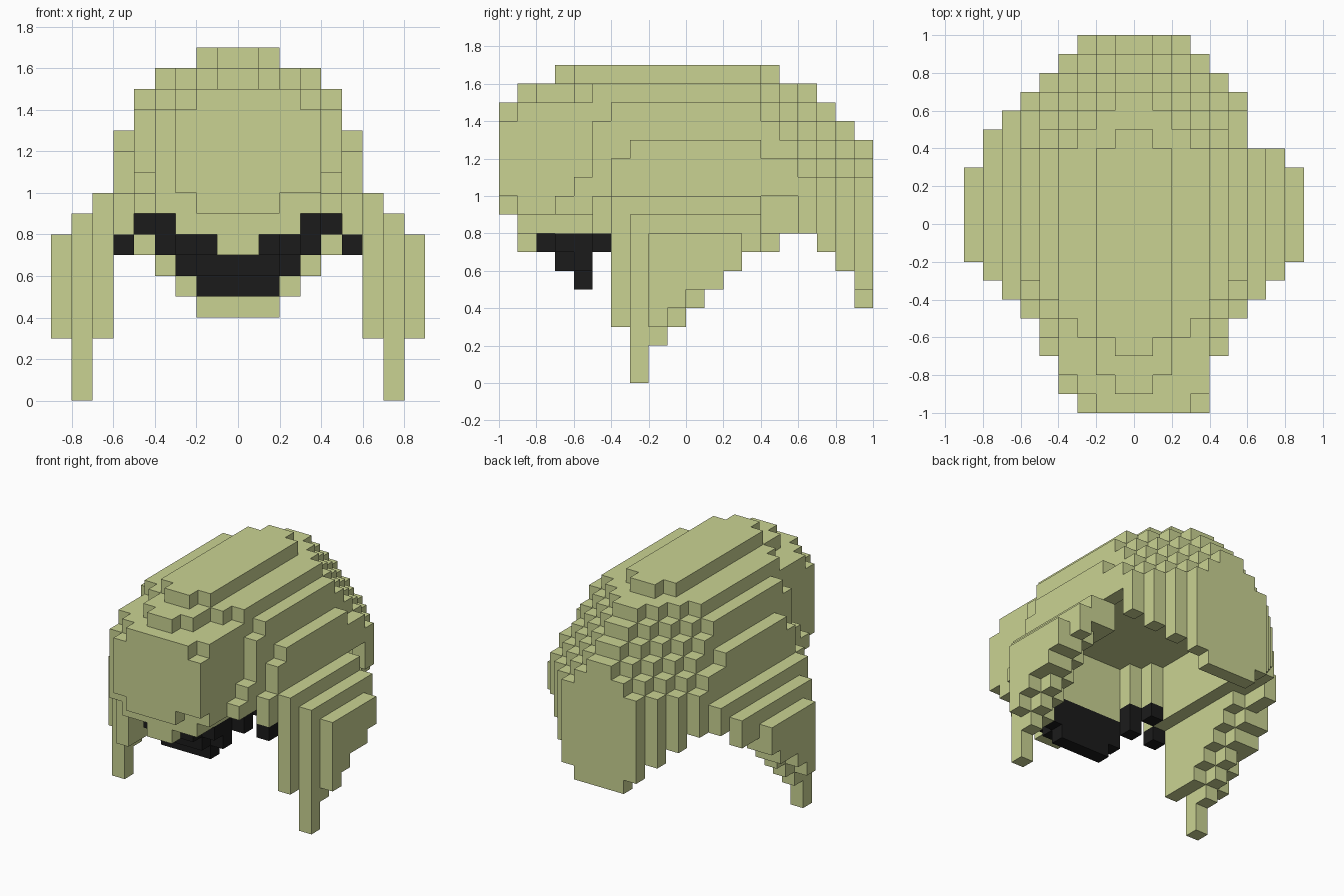
import bpy, bmesh, math

cube = bpy.data.objects.get("Cube")
if cube:
    bpy.data.objects.remove(cube, do_unlink=True)

U = 0.1  # edge of one block


def material(name, rgb):
    m = bpy.data.materials.new(name)
    m.use_nodes = True
    m.diffuse_color = (*rgb, 1)
    m.node_tree.nodes["Principled BSDF"].inputs["Base Color"].default_value = (*rgb, 1)
    return m


olive = material("olive", (0.59, 0.65, 0.29))
black = material("black", (0.011, 0.011, 0.011))


def fill(cells, x0, x1, y0, y1, z0, z1, mirror=True):
    """Fill a box of blocks, and by default its mirror image in x."""
    for x in range(x0, x1):
        for y in range(y0, y1):
            for z in range(z0, z1):
                cells.add((x, y, z))
                if mirror:
                    cells.add((-1 - x, y, z))


# Dome: for each column outward from the middle, runs of (start y, top z)
dome = [
    [(-10, 15), (-9, 16), (-7, 17), (5, 16), (7, 15), (8, 14), (9, 13), (10, 0)],
    [(-10, 15), (-8, 16), (-6, 17), (4, 16), (6, 15), (7, 14), (8, 13), (9, 12), (10, 0)],
    [(-10, 14), (-9, 15), (-6, 16), (5, 15), (6, 14), (7, 13), (8, 12), (9, 11), (10, 0)],
    [(-9, 14), (-8, 15), (-5, 16), (4, 15), (5, 14), (6, 13), (7, 12), (8, 11), (9, 0)],
    [(-7, 10), (-6, 11), (-5, 14), (-4, 15), (4, 14), (5, 13), (6, 12), (7, 11), (8, 0)],
    [(-5, 10), (-4, 12), (-3, 13), (4, 12), (6, 11), (7, 0)],
]
# First and last y of the hollow under each column
hollow = [(-5, 9), (-5, 9), (-5, 9), (-4, 8), (-3, 7), (0, 0)]
cap = set()
for x, runs in enumerate(dome):
    for (y0, top), (y1, _) in zip(runs, runs[1:]):
        for y in range(y0, y1):
            inside = hollow[x][0] <= y < hollow[x][1]
            fill(cap, x, x + 1, y, y + 1, min(12, top - 1) if inside else 10, top)
# Uneven corners of the fringe
fill(cap, 2, 3, -10, -9, 14, 15, False)
fill(cap, 3, 4, -9, -8, 14, 15, False)
fill(cap, 3, 4, -10, -9, 10, 14, False)

# Fringe hanging below the dome at the front, and the rim over the ears
fill(cap, 0, 2, -10, -9, 9, 10)
fill(cap, 0, 1, -9, -8, 7, 10)
fill(cap, 0, 3, -9, -5, 8, 10)
fill(cap, 3, 4, -9, -4, 9, 10)
fill(cap, 4, 5, -7, -3, 9, 10)
fill(cap, 5, 6, -5, 4, 8, 10)
fill(cap, 5, 6, 6, 7, 8, 10)
fill(cap, -6, -5, 4, 6, 8, 10, False)

# Back hair: a one block thick curved wall
back = set()
for x, y, bottom in [(0, 9, 4), (1, 9, 4), (2, 9, 5), (3, 8, 6), (4, 7, 7)]:
    fill(back, x, x + 1, y, y + 1, bottom, 10)

# Side locks: column, first y, top, bottom of each block going back
locks = set()
side = [
    (6, -4, 10, [3, 3, 3, 4, 5, 6, 7, 8]),
    (7, -3, 9, [0, 2, 3, 4, 5, 6, 7]),
    (8, -2, 8, [3, 4, 5, 5, 6]),
]
for x, y0, top, bottoms in side:
    for i, b in enumerate(bottoms):
        fill(locks, x, x + 1, y0 + i, y0 + i + 1, b, top)
# The lock on the model's right reaches further back
fill(locks, -7, -6, 4, 6, 8, 10, False)
fill(locks, -8, -7, 4, 5, 7, 9, False)

# Dark band under the fringe
band = set()
fill(band, 0, 2, -6, -5, 5, 6)
fill(band, 0, 2, -7, -5, 6, 7)
fill(band, 2, 3, -6, -5, 6, 7)
fill(band, 0, 2, -8, -5, 7, 8)
fill(band, 2, 3, -7, -5, 7, 8)
fill(band, 3, 4, -5, -4, 7, 9)
fill(band, 4, 5, -4, -3, 8, 9)
fill(band, 5, 6, -5, -4, 7, 8)

solid = cap | back | locks | band


def build(name, cells, mat):
    """Mesh the outer skin of the blocks and merge its flat areas."""
    bm = bmesh.new()
    verts = {}

    def vert(p):
        if p not in verts:
            verts[p] = bm.verts.new([c * U for c in p])
        return verts[p]

    for c in sorted(cells):
        for axis in range(3):
            a, b = (axis + 1) % 3, (axis + 2) % 3
            for step in (-1, 1):
                n = list(c)
                n[axis] += step
                if tuple(n) in solid:
                    continue
                ring = []
                for da, db in [(0, 0), (1, 0), (1, 1), (0, 1)][::step]:
                    p = list(c)
                    p[axis] += max(step, 0)
                    p[a] += da
                    p[b] += db
                    ring.append(vert(tuple(p)))
                bm.faces.new(ring)
    bmesh.ops.dissolve_limit(bm, angle_limit=math.radians(1),
                             verts=bm.verts, edges=bm.edges)
    bmesh.ops.triangulate(bm, faces=[f for f in bm.faces if len(f.verts) > 4])
    mesh = bpy.data.meshes.new(name)
    bm.to_mesh(mesh)
    bm.free()
    mesh.materials.append(mat)
    ob = bpy.data.objects.new(name, mesh)
    bpy.context.collection.objects.link(ob)


build("hair_cap", cap, olive)
build("back_hair", back, olive)
build("side_locks", locks, olive)
build("dark_band", band, black)
